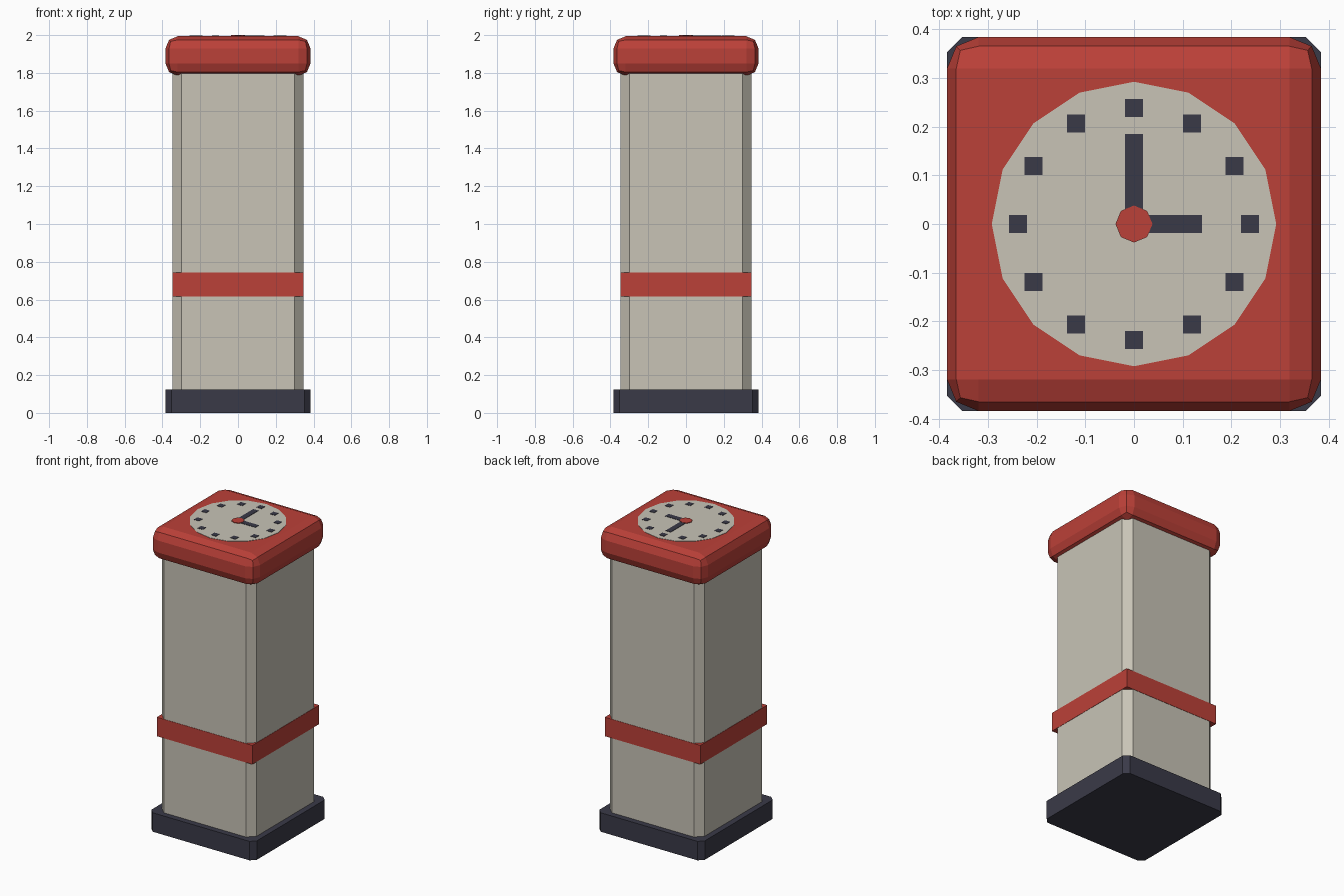
import bpy, bmesh, math

if "Cube" in bpy.data.objects:
    bpy.data.objects.remove(bpy.data.objects["Cube"])


def material(name, rgb):
    m = bpy.data.materials.new(name)
    m.diffuse_color = (*rgb, 1)
    m.use_nodes = True
    m.node_tree.nodes["Principled BSDF"].inputs["Base Color"].default_value = m.diffuse_color
    return m


CREAM = material("cream", (0.58, 0.55, 0.47))
RED = material("red", (0.50, 0.052, 0.040))
NAVY = material("dark navy", (0.042, 0.042, 0.064))


def finish(bm, name, mat):
    bmesh.ops.recalc_face_normals(bm, faces=bm.faces)
    me = bpy.data.meshes.new(name)
    bm.to_mesh(me)
    bm.free()
    me.materials.append(mat)
    ob = bpy.data.objects.new(name, me)
    bpy.context.collection.objects.link(ob)
    return ob


def box(name, mat, x, y, z, bevel=0, segments=1, upright_only=True):
    """Box from (min, max) ranges, with optional bevelled edges."""
    bm = bmesh.new()
    bmesh.ops.create_cube(bm, size=1)
    for v in bm.verts:
        v.co = [r[0] if c < 0 else r[1] for c, r in zip(v.co, (x, y, z))]
    if bevel:
        edges = [e for e in bm.edges if not upright_only
                 or abs(e.verts[0].co.z - e.verts[1].co.z) > 0.01]
        bmesh.ops.bevel(bm, geom=edges, offset=bevel, offset_type='OFFSET',
                        segments=segments, profile=0.5, affect='EDGES')
    return finish(bm, name, mat)


def square(name, mat, half, z, **kw):
    return box(name, mat, (-half, half), (-half, half), z, **kw)


def disc(name, mat, radius, sides, z):
    bm = bmesh.new()
    ring = [bm.verts.new((radius * math.cos(i * math.tau / sides),
                          radius * math.sin(i * math.tau / sides), z[0]))
            for i in range(sides)]
    face = bm.faces.new(ring)
    top = bmesh.ops.extrude_face_region(bm, geom=[face])["geom"]
    for v in top:
        if isinstance(v, bmesh.types.BMVert):
            v.co.z = z[1]
    return finish(bm, name, mat)


# Pillar
square("base", NAVY, 0.384, (0, 0.125), bevel=0.031)
square("column", CREAM, 0.346, (0.12, 1.82), bevel=0.047)
square("band", RED, 0.348, (0.617, 0.742))
square("cap", RED, 0.384, (1.785, 1.994), bevel=0.065, segments=2,
       upright_only=False)

# Clock face on top of the cap
disc("dial", CREAM, 0.292, 16, (1.99, 1.996))
H = 0.0185
for i in range(12):
    a = i * math.tau / 12
    cx, cy = 0.238 * math.sin(a), 0.238 * math.cos(a)
    box(f"hour_mark_{i + 1}", NAVY, (cx - H, cx + H), (cy - H, cy + H),
        (1.993, 1.998))
box("minute_hand", NAVY, (-H, H), (0, 0.185), (1.993, 1.9985))
box("hour_hand", NAVY, (0, 0.14), (-H, H), (1.993, 1.998))
disc("hub", RED, 0.038, 8, (1.993, 2.0))
